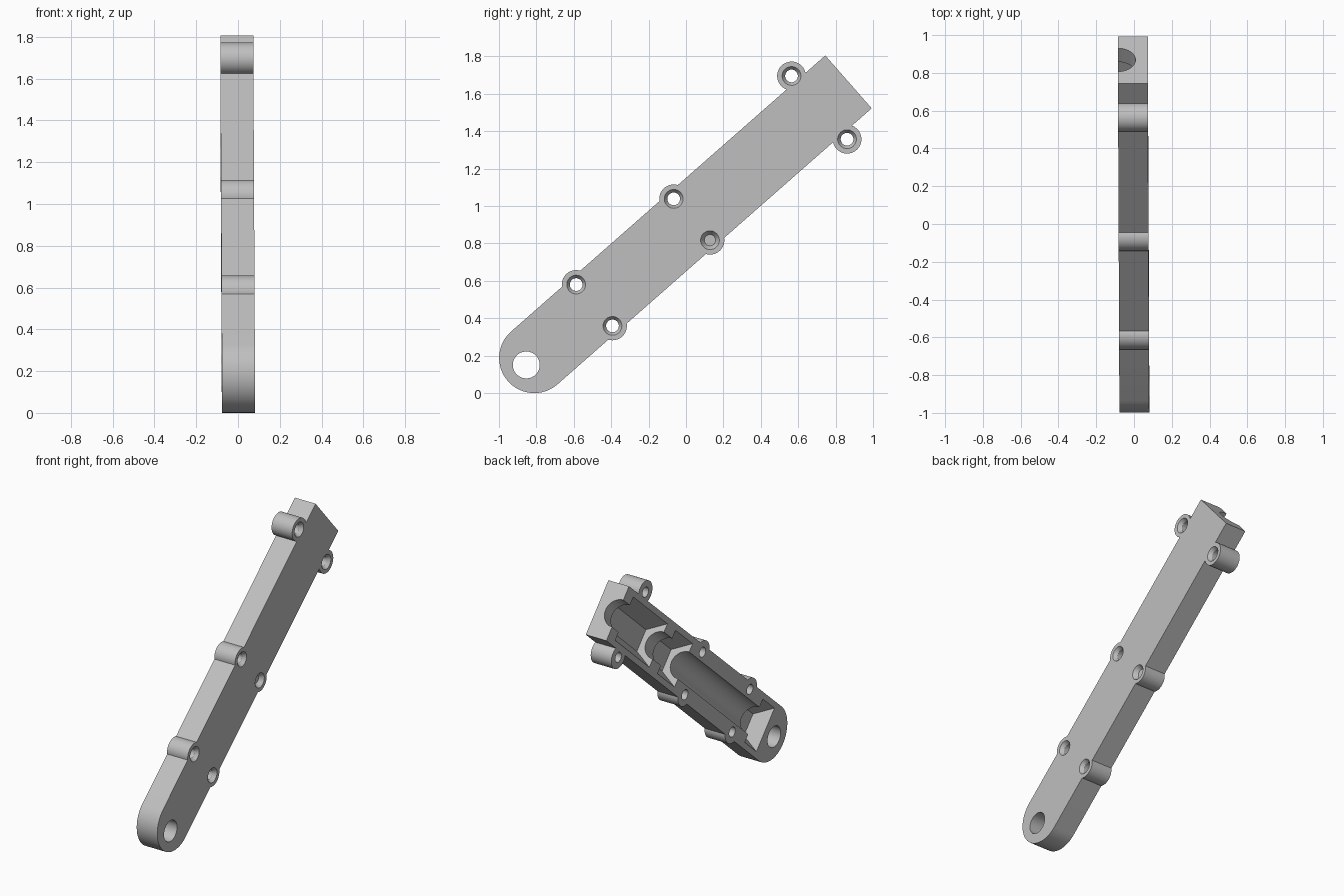
import bpy, bmesh, math
from mathutils import Matrix

if "Cube" in bpy.data.objects:
    bpy.data.objects.remove(bpy.data.objects["Cube"])

# Local frame: X along the arm, Y across it, Z through its thickness (open side at -HALF)
ANGLE = math.radians(41.3)
HALF, WIDTH, LENGTH = 0.079, 0.188, 2.236
BOSS_R = 0.077
BOSSES = [(0.427, 0.147), (1.121, 0.147), (2.028, 0.225)]

grey = bpy.data.materials.new("grey_plastic")
grey.diffuse_color = (0.52, 0.52, 0.52, 1)
grey.use_nodes = True
grey.node_tree.nodes["Principled BSDF"].inputs["Base Color"].default_value = grey.diffuse_color


def make_object(name, bm):
    bmesh.ops.recalc_face_normals(bm, faces=bm.faces)
    mesh = bpy.data.meshes.new(name)
    bm.to_mesh(mesh)
    bm.free()
    mesh.materials.append(grey)
    obj = bpy.data.objects.new(name, mesh)
    bpy.context.collection.objects.link(obj)
    return obj


def loft(name, lower, upper):
    """Closed solid between two matching rings of 3D points."""
    bm = bmesh.new()
    a = [bm.verts.new(p) for p in lower]
    b = [bm.verts.new(p) for p in upper]
    n = len(a)
    bm.faces.new(a)
    bm.faces.new(b)
    for i in range(n):
        j = (i + 1) % n
        bm.faces.new((a[i], a[j], b[j], b[i]))
    return make_object(name, bm)


def ring(u, v, w, r, n=40):
    return [(u + r * math.cos(2 * math.pi * i / n),
             v + r * math.sin(2 * math.pi * i / n), w) for i in range(n)]


def channel(name, u0, u1, r, n):
    """Prism running along the arm, centred on the open face."""
    def section(u):
        return [(u, r * math.cos(2 * math.pi * i / n),
                 -HALF + r * math.sin(2 * math.pi * i / n)) for i in range(n)]
    return loft(name, section(u0), section(u1))


def cut(target, cutter):
    mod = target.modifiers.new("cut", 'BOOLEAN')
    mod.operation = 'DIFFERENCE'
    mod.solver = 'EXACT'
    mod.object = cutter
    bpy.context.view_layer.objects.active = target
    bpy.ops.object.modifier_apply(modifier=mod.name)
    bpy.data.objects.remove(cutter, do_unlink=True)


# Outline: straight sides with round boss bulges, square top end, round bottom end
side = []
for u, v in BOSSES:
    sweep = math.acos((WIDTH - v) / BOSS_R)
    for i in range(25):
        t = -math.pi / 2 + sweep * (i / 12 - 1)
        side.append((u + BOSS_R * math.cos(t), -v + BOSS_R * math.sin(t)))
side.append((LENGTH, -WIDTH))
outline = side + [(u, -v) for u, v in reversed(side)]
for i in range(33):
    t = math.pi / 2 + math.pi * i / 32
    outline.append((WIDTH * math.cos(t), WIDTH * math.sin(t)))

body = loft("housing_half", [(u, v, -HALF) for u, v in outline],
            [(u, v, HALF) for u, v in outline])

# Inner cavity: round bore with three hexagonal pockets
cut(body, channel("bore", 0.15, 2.4, 0.093, 48))
for u0, u1 in [(0.07, 0.24), (1.27, 1.52), (1.64, 2.14)]:
    cut(body, channel("hex_pocket", u0, u1, 0.15, 6))

# Pivot hole
cut(body, loft("pivot_hole", ring(-0.057, 0, -0.2, 0.072), ring(-0.057, 0, 0.2, 0.072)))

# Countersunk screw holes through each boss
for u, v in BOSSES:
    for s in (1, -1):
        cut(body, loft("screw_hole", ring(u, s * v, -0.2, 0.034, 32),
                       ring(u, s * v, 0.2, 0.034, 32)))
        cut(body, loft("countersink", ring(u, s * v, HALF - 0.03, 0.030, 32),
                       ring(u, s * v, HALF + 0.01, 0.057, 32)))

# Lean the arm into place
c, s = math.cos(ANGLE), math.sin(ANGLE)
body.data.transform(Matrix(((-0.0033, 0, 1, 0.0015),
                            (c, -s, 0, -0.811),
                            (s, c, 0, 0.188),
                            (0, 0, 0, 1))))
bpy.ops.object.select_all(action='DESELECT')
body.select_set(True)
bpy.context.view_layer.objects.active = body
bpy.ops.object.shade_smooth_by_angle(angle=math.radians(28))
